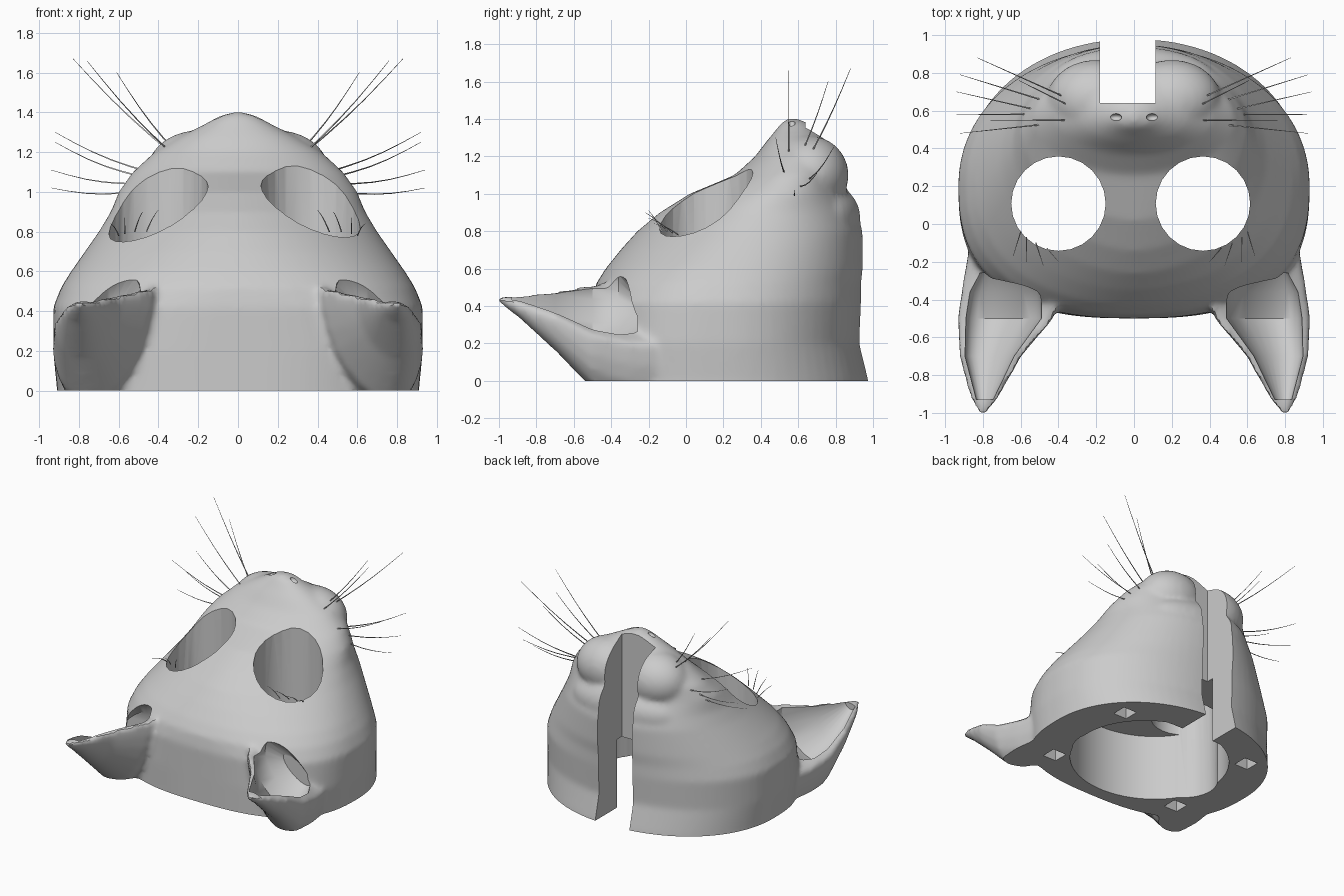
import bpy, bmesh, math
from mathutils import Vector, Matrix

default = bpy.data.objects.get("Cube")
if default:
    bpy.data.objects.remove(default)

grey = bpy.data.materials.new("plain grey")
grey.use_nodes = True
COLOUR = (0.6, 0.6, 0.6, 1)
grey.diffuse_color = COLOUR
grey.node_tree.nodes["Principled BSDF"].inputs["Base Color"].default_value = COLOUR


def finish(name, bm):
    bmesh.ops.recalc_face_normals(bm, faces=bm.faces)
    mesh = bpy.data.meshes.new(name)
    bm.to_mesh(mesh)
    bm.free()
    mesh.materials.append(grey)
    ob = bpy.data.objects.new(name, mesh)
    bpy.context.collection.objects.link(ob)
    return ob


def loft(bm, rings):
    loops = [[bm.verts.new(p) for p in ring] for ring in rings]
    for a, b in zip(loops, loops[1:]):
        for i in range(len(a)):
            j = (i + 1) % len(a)
            bm.faces.new((a[i], a[j], b[j], b[i]))
    bm.faces.new(loops[0])
    bm.faces.new(loops[-1])


def ball(bm, centre, radii):
    m = Matrix.Translation(centre) @ Matrix.Diagonal((*radii, 1))
    bmesh.ops.create_uvsphere(bm, u_segments=32, v_segments=18, radius=1, matrix=m)


def power(v, n):
    return math.copysign(abs(v) ** (2 / n), v)


def apply(ob, kind, **settings):
    mod = ob.modifiers.new(kind, kind)
    for key, value in settings.items():
        setattr(mod, key, value)
    bpy.context.view_layer.objects.active = ob
    bpy.ops.object.modifier_apply(modifier=mod.name)


# Head outline by height: z, half width, front y, widest y, back y, front roundness
LEVELS = [
    (-.1, .91, -.5, .2, .99, 2.7), (0, .91, -.5, .2, .98, 2.7),
    (.2, .93, -.5, .2, .93, 2.7), (.42, .93, -.5, .2, .94, 2.5),
    (.52, .89, -.48, .2, .94, 2.3), (.6, .84, -.43, .22, .95, 2.2),
    (.7, .77, -.35, .28, .95, 2.05), (.8, .7, -.26, .34, .95, 1.9),
    (.9, .64, -.14, .4, .92, 1.8), (1.0, .6, .02, .48, .86, 1.75),
    (1.1, .53, .26, .55, .84, 1.95), (1.2, .42, .37, .58, .83, 2),
    (1.28, .29, .43, .6, .77, 2.2), (1.34, .17, .48, .58, .69, 2.2),
    (1.38, .1, .51, .57, .65, 2), (1.4, .03, .54, .57, .6, 2)]


def head_ring(z, w, front, mid, back, front_n, count=72):
    ring = []
    for i in range(count):
        a = math.tau * i / count
        c, s = math.cos(a), math.sin(a)
        n = 2.1 if s > 0 else front_n
        reach = back - mid if s > 0 else mid - front
        ring.append((w * power(c, n), mid + reach * power(s, n), z))
    return ring


# Ear stations: y, centre x, half width, rim z, depth, outward slope, rise above rim
EAR = [(-1.0, .8, .025, .44, .025, 0, .015), (-.9, .79, .085, .43, .085, .2, .015),
       (-.7, .76, .165, .41, .24, .4, .015), (-.5, .68, .255, .38, .4, .55, .015),
       (-.3, .64, .265, .37, .46, .65, .015), (-.1, .61, .26, .32, .45, .5, .015)]
HOLLOW = [(-.93, .79, .045, .44, .04, .2, .3), (-.7, .765, .13, .41, .16, .4, .3),
          (-.5, .69, .2, .38, .2, .55, .35), (-.36, .68, .19, .37, .15, .6, .2),
          (-.26, .7, .12, .35, .07, .6, .07)]


def ear_ring(side, station, count=24):
    y, cx, rx, rim, depth, slope, rise = station
    ring = []
    for i in range(count):
        a = math.tau * i / count
        dx, dz = rx * math.cos(a), math.sin(a)
        dz *= rise if dz > 0 else depth
        ring.append((side * (cx + dx), y, rim + dz - slope * dx))
    return ring


bm = bmesh.new()
loft(bm, [head_ring(*level) for level in LEVELS])
ball(bm, (0, .73, .87), (.46, .21, .2))                   # lower jaw
for side in (-1, 1):
    loft(bm, [ear_ring(side, s) for s in EAR])
    ball(bm, (side * .2, .66, 1.1), (.26, .21, .21))      # muzzle pads
mask = finish("mask_head", bm)
apply(mask, 'REMESH', mode='VOXEL', voxel_size=.02)
apply(mask, 'SMOOTH', factor=.5, iterations=8)


def cut(build):
    bm = bmesh.new()
    build(bm)
    cutter = finish("cutter", bm)
    cutter.hide_render = True
    apply(mask, 'BOOLEAN', operation='DIFFERENCE', solver='MANIFOLD', object=cutter)
    bpy.data.objects.remove(cutter)


def cut_box(low, high):
    low, high = Vector(low), Vector(high)
    m = Matrix.Translation((low + high) / 2) @ Matrix.Diagonal((*(high - low), 1))
    cut(lambda bm: bmesh.ops.create_cube(bm, size=1, matrix=m))


def cut_cylinder(x, y, radius, low, high, sides):
    m = Matrix.Translation((x, y, (low + high) / 2))
    cut(lambda bm: bmesh.ops.create_cone(
        bm, cap_ends=True, segments=sides, radius1=radius, radius2=radius,
        depth=high - low, matrix=m))


def cavity_ring(z):
    # round at the sides, squared off towards the mouth
    return [(.61 * math.cos(a), min(.18 + .57 * math.sin(a), .7), z)
            for a in (math.tau * (i + .5) / 64 for i in range(64))]


# Flat base, inner cavity and mouth slot
cut_box((-2, -2, -1), (2, 2, 0))
cut(lambda bm: loft(bm, [cavity_ring(-.2), cavity_ring(.54)]))
cut_box((-.18, .64, -.2), (.115, 1.3, 1.7))

# Eye holes, ear hollows, nostrils and peg notches
cut_cylinder(-.4, .108, .25, -.3, 1.6, 24)
cut_cylinder(.365, .108, .25, -.3, 1.6, 24)
for side in (-1, 1):
    cut(lambda bm: loft(bm, [ear_ring(side, s) for s in HOLLOW]))
    cut(lambda bm: ball(bm, (side * .1, .565, 1.385), (.035, .02, .03)))
    for y in (-.22, .6):
        cut_box((side * .59 - .06, y - .06, -.1), (side * .59 + .06, y + .06, .09))

bpy.ops.object.select_all(action='DESELECT')
mask.select_set(True)
bpy.context.view_layer.objects.active = mask
bpy.ops.object.shade_smooth_by_angle(angle=math.radians(35))


# Hairs: tapered strands from root to tip with a slight bend
def strand(bm, root, tip, radius, bend):
    root, tip = Vector(root), Vector(tip)
    axis = (tip - root).normalized()
    u = axis.orthogonal().normalized()
    v = axis.cross(u)
    rings = []
    for k in range(6):
        t = k / 5
        p = root.lerp(tip, t) - Vector((0, 0, bend * math.sin(math.pi * t)))
        r = radius * (1 - .75 * t)
        rings.append([p + r * (u * math.cos(a) + v * math.sin(a))
                      for a in (0, math.tau / 3, math.tau * 2 / 3)])
    loft(bm, rings)


WHISKERS = [
    ((.34, .66, 1.2), (.83, .88, 1.67)), ((.34, .55, 1.2), (.76, .55, 1.66)),
    ((.33, .62, 1.22), (.61, .76, 1.6)), ((.45, .53, 1.1), (.92, .48, 1.3)),
    ((.5, .66, 1.08), (.92, .79, 1.25)), ((.5, .6, 1.04), (.94, .7, 1.11)),
    ((.52, .58, 1.0), (.94, .58, 1.02))]
LASHES = [((.46, -.13, .8), (.4, -.2, .91)), ((.52, -.1, .8), (.48, -.22, .9)),
          ((.57, -.07, .79), (.57, -.2, .87)), ((.6, -.04, .78), (.64, -.17, .84))]
for name, hairs, radius, bend in (("whiskers", WHISKERS, .005, .02),
                                  ("eyelashes", LASHES, .004, -.01)):
    bm = bmesh.new()
    for side in (-1, 1):
        for root, tip in hairs:
            strand(bm, (side * root[0], *root[1:]), (side * tip[0], *tip[1:]), radius, bend)
    finish(name, bm)
